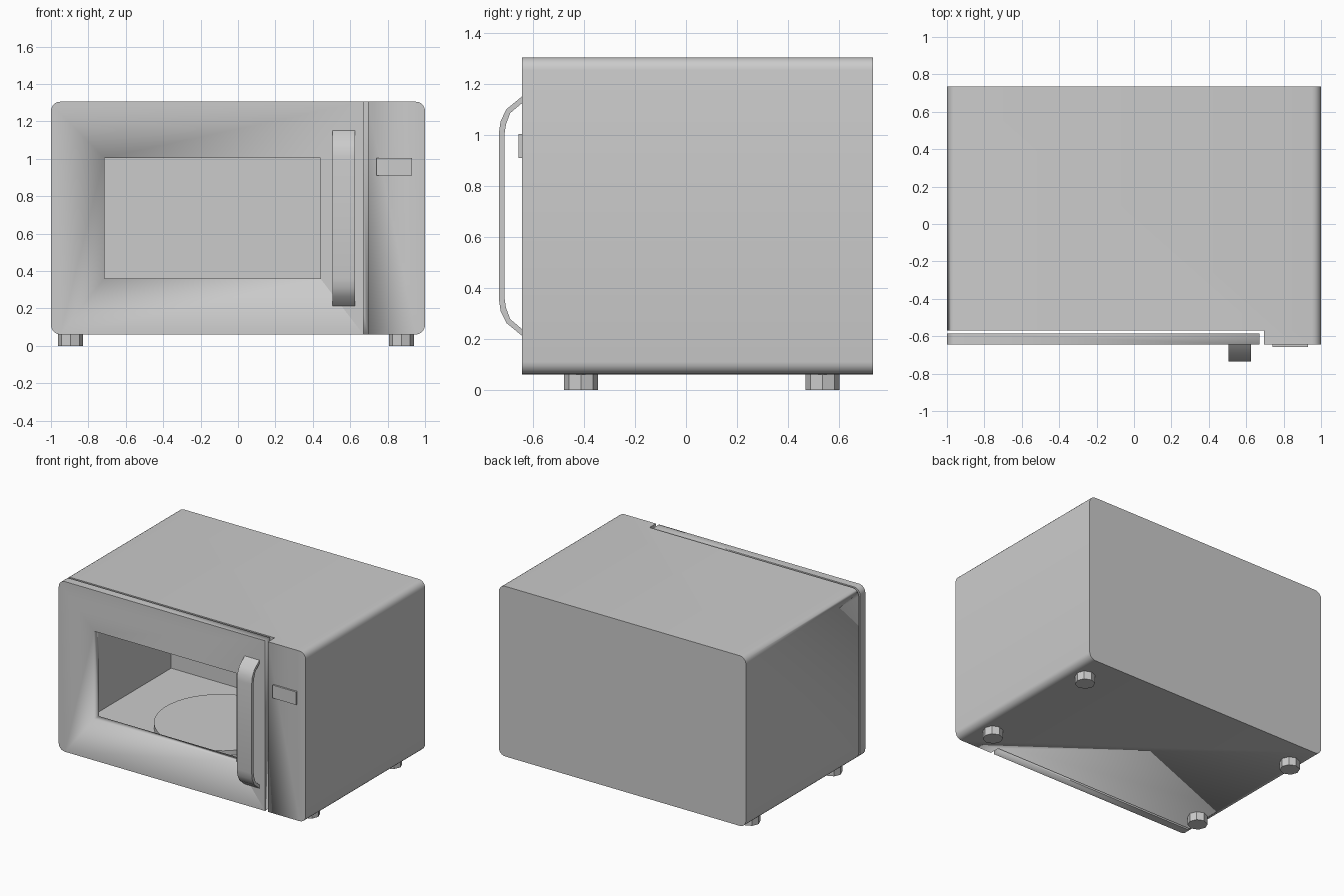
import bpy, bmesh, math
from mathutils import Matrix

if "Cube" in bpy.data.objects:
    bpy.data.objects.remove(bpy.data.objects["Cube"])

FRONT, BACK = -0.645, 0.735


def finish(name, bm, angle=35):
    bmesh.ops.recalc_face_normals(bm, faces=bm.faces[:])
    mesh = bpy.data.meshes.new(name)
    bm.to_mesh(mesh)
    bm.free()
    obj = bpy.data.objects.new(name, mesh)
    bpy.context.collection.objects.link(obj)
    bpy.ops.object.select_all(action='DESELECT')
    obj.select_set(True)
    bpy.context.view_layer.objects.active = obj
    bpy.ops.object.shade_smooth_by_angle(angle=math.radians(angle))
    return obj


def prism(name, points, shift):
    """Extrude a closed outline of 3D points along shift."""
    bm = bmesh.new()
    face = bm.faces.new([bm.verts.new(p) for p in points])
    ext = bmesh.ops.extrude_face_region(bm, geom=[face], use_keep_orig=True)
    verts = [g for g in ext['geom'] if isinstance(g, bmesh.types.BMVert)]
    bmesh.ops.translate(bm, verts=verts, vec=shift)
    return finish(name, bm)


def box(name, x0, x1, y0, y1, z0, z1):
    pts = [(x0, y0, z0), (x1, y0, z0), (x1, y0, z1), (x0, y0, z1)]
    return prism(name, pts, (0, y1 - y0, 0))


def rounded_shell(name, y0, y1, r=0.05, steps=5):
    """Casing outline with rounded corners, extruded front to back."""
    pts = []
    for i, (cx, cz) in enumerate([(1 - r, 1.305 - r), (r - 1, 1.305 - r),
                                  (r - 1, 0.06 + r), (1 - r, 0.06 + r)]):
        for k in range(steps + 1):
            a = (i + k / steps) * math.pi / 2
            pts.append((cx + r * math.cos(a), y0, cz + r * math.sin(a)))
    return prism(name, pts, (0, y1 - y0, 0))


def cylinder(name, x, y, z0, z1, r, sides):
    bm = bmesh.new()
    bmesh.ops.create_cone(bm, cap_ends=True, segments=sides, radius1=r, radius2=r,
                          depth=z1 - z0, matrix=Matrix.Translation((x, y, (z0 + z1) / 2)))
    return finish(name, bm)


def cut(obj, *bounds):
    cutter = box("cutter", *bounds)
    cutter.hide_render = True
    mod = obj.modifiers.new("cut", 'BOOLEAN')
    mod.operation, mod.solver, mod.object = 'DIFFERENCE', 'EXACT', cutter
    bpy.context.view_layer.objects.active = obj
    bpy.ops.object.modifier_apply(modifier=mod.name)
    bpy.data.objects.remove(cutter)


# casing: control panel on the right, recess for the door, cooking cavity
casing = rounded_shell("casing", FRONT, BACK)
cut(casing, -1.2, 0.695, -0.9, -0.57, -0.1, 1.5)
cut(casing, -0.94, 0.665, -0.8, 0.57, 0.21, 1.155)

# door with open window
door = rounded_shell("door", FRONT, -0.585)
cut(door, 0.67, 1.2, -0.9, -0.3, -0.1, 1.5)
cut(door, -0.715, 0.44, -0.9, -0.3, 0.36, 1.005)

# bowed door handle: half profile (y, height above its middle), mirrored
outer = [(-0.64, 0.473), (-0.705, 0.42), (-0.728, 0.373), (-0.735, 0.325)]
inner = [(-0.713, 0.32), (-0.707, 0.36), (-0.69, 0.405), (-0.64, 0.447)]
loop = (outer + [(y, -h) for y, h in reversed(outer)]
        + [(y, -h) for y, h in reversed(inner)] + inner)
prism("door_handle", [(0.505, y, 0.682 + h) for y, h in loop], (0.12, 0, 0))

# display on the control panel
box("display", 0.74, 0.93, -0.658, -0.64, 0.91, 1.005)

# turntable plate on the cavity floor
cylinder("turntable", -0.138, 0.0, 0.208, 0.245, 0.445, 48)

# four feet
for side, x in (("left", -0.896), ("right", 0.873)):
    for end, y in (("front", -0.413), ("back", 0.536)):
        cylinder(f"{end}_{side}_foot", x, y, 0.0, 0.065, 0.067, 8)
